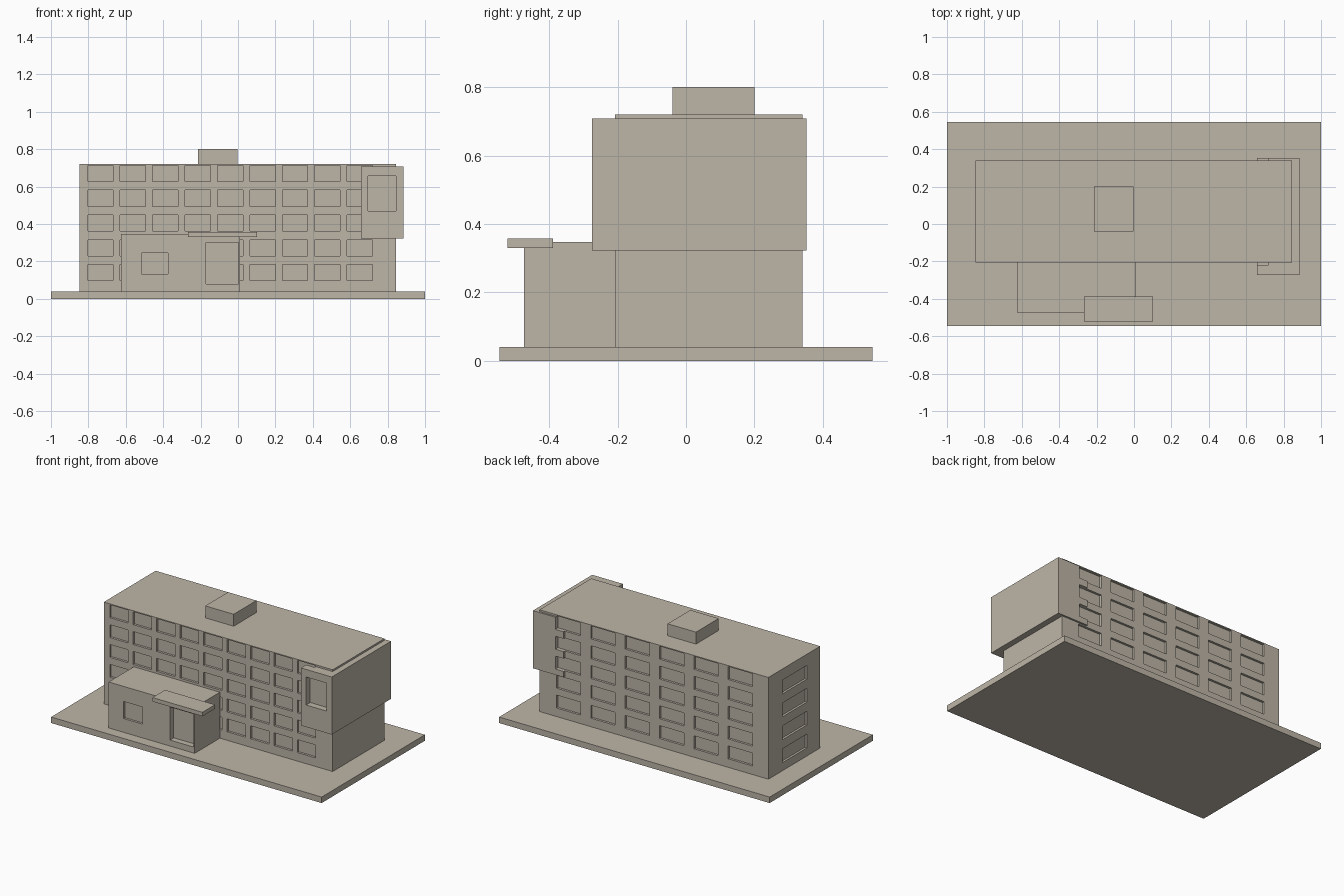
import bpy, bmesh
from mathutils import Matrix, Vector

if "Cube" in bpy.data.objects:
    bpy.data.objects.remove(bpy.data.objects["Cube"])

concrete = bpy.data.materials.new("warm grey concrete")
concrete.diffuse_color = (0.51, 0.465, 0.39, 1)
concrete.use_nodes = True
concrete.node_tree.nodes["Principled BSDF"].inputs["Base Color"].default_value = concrete.diffuse_color


def boxes(name, extents):
    """One object holding a box for each (x0, x1, y0, y1, z0, z1)."""
    bm = bmesh.new()
    for x0, x1, y0, y1, z0, z1 in extents:
        m = Matrix.Translation(Vector((x0 + x1, y0 + y1, z0 + z1)) / 2)
        m = m @ Matrix.Diagonal((x1 - x0, y1 - y0, z1 - z0, 1))
        bmesh.ops.create_cube(bm, size=1, matrix=m)
    mesh = bpy.data.meshes.new(name)
    bm.to_mesh(mesh)
    bm.free()
    mesh.materials.append(concrete)
    ob = bpy.data.objects.new(name, mesh)
    bpy.context.collection.objects.link(ob)
    return ob


def combine(target, tool, operation):
    """Apply a boolean and remove the tool object."""
    mod = target.modifiers.new("boolean", 'BOOLEAN')
    mod.operation = operation
    mod.solver = 'EXACT'
    mod.object = tool
    bpy.context.view_layer.update()
    graph = bpy.context.evaluated_depsgraph_get()
    mesh = bpy.data.meshes.new_from_object(target.evaluated_get(graph))
    target.modifiers.clear()
    target.data = mesh
    mesh.name = target.name
    bpy.data.objects.remove(tool)


X0, X1, Y0, Y1 = -0.847, 0.845, -0.207, 0.34   # main block footprint
OUT, DEEP = 0.013, 0.015                       # window cutter reach

# Ground slab
boxes("ground_slab", [(-1, 1, -0.545, 0.545, 0, 0.04)])

# Main block with the overhanging end block
building = boxes("main_building", [(X0, X1, Y0, Y1, 0.04, 0.72)])
overhang = boxes("overhang_block", [(0.658, 0.885, -0.274, 0.352, 0.323, 0.708)])
combine(building, overhang, 'UNION')

# Window recesses: front grid, back grid, left column, large end window
cuts = []
for row in range(5):
    z = 0.14 + 0.1325 * row
    for col in range(9):
        x = -0.735 + 0.1733 * col
        cuts.append((x - 0.068, x + 0.068, Y0 - OUT, Y0 + DEEP, z - 0.043, z + 0.043))
    for col in range(6):
        x = -0.64 + 0.254 * col
        cuts.append((x - 0.09, x + 0.09, Y1 - DEEP, Y1 + OUT, z - 0.043, z + 0.043))
for row in range(4):
    z = 0.14 + 0.153 * row
    cuts.append((X0 - OUT, X0 + DEEP, -0.067, 0.19, z - 0.046, z + 0.046))
cuts.append((0.695, 0.845, -0.3, -0.23, 0.47, 0.657))
combine(building, boxes("window_cutters", cuts), 'DIFFERENCE')

# Entrance hall with window and doorway recesses
hall = boxes("entrance_hall", [(-0.625, 0.011, -0.473, Y0, 0.04, 0.347)])
combine(hall, boxes("hall_cutters", [
    (-0.515, -0.373, -0.49, -0.458, 0.132, 0.246),
    (-0.172, 0.004, -0.49, -0.433, 0.08, 0.3),
]), 'DIFFERENCE')

# Canopy over the door and rooftop plant room
boxes("entrance_canopy", [(-0.268, 0.102, -0.521, -0.388, 0.33, 0.357)])
boxes("roof_plant_room", [(-0.214, -0.004, -0.04, 0.2, 0.72, 0.8)])
